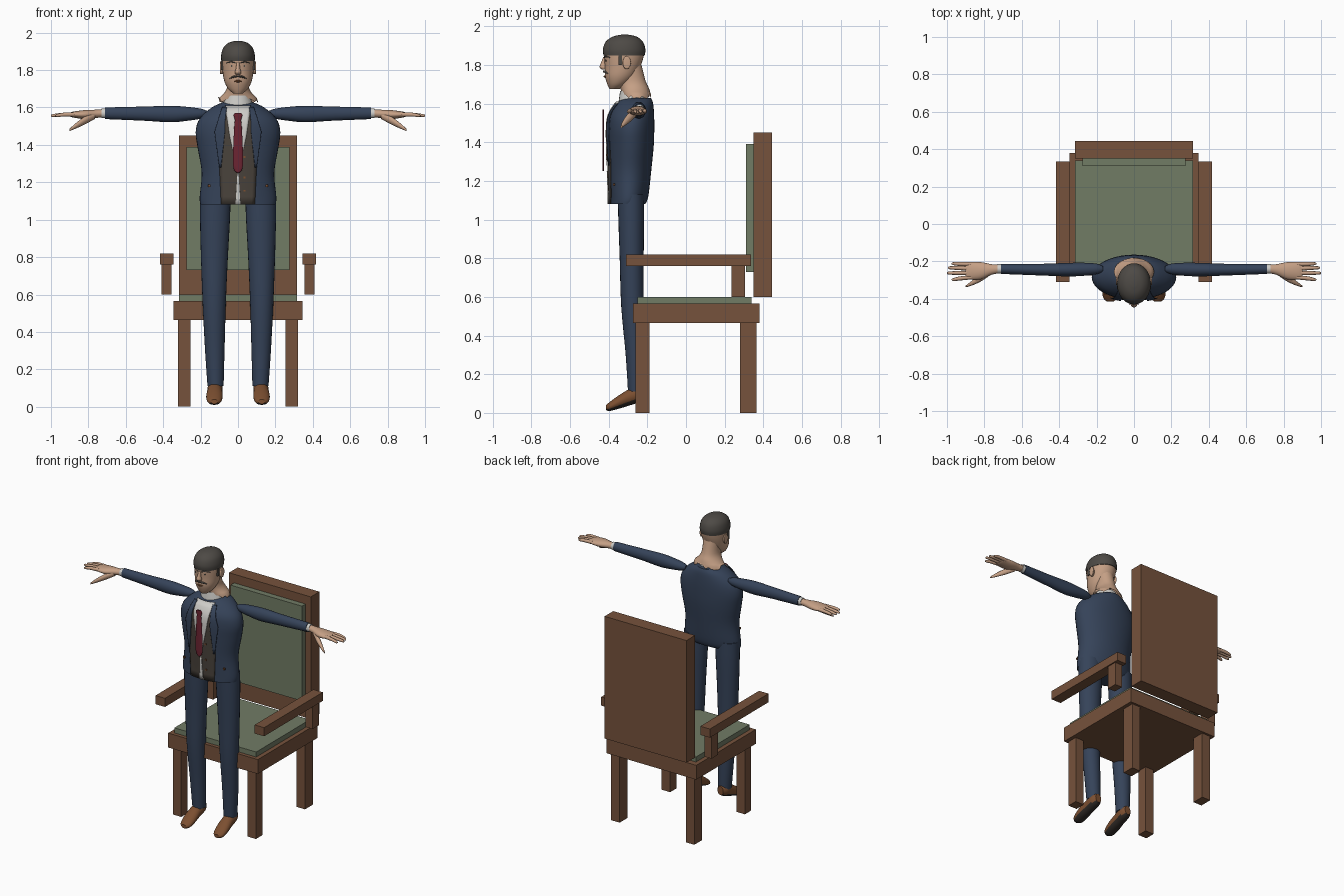
import bpy, bmesh, math, random
from mathutils import Vector

random.seed(4)
default = bpy.data.objects.get("Cube")
if default:
    bpy.data.objects.remove(default, do_unlink=True)


def material(name, red, green, blue):
    mat = bpy.data.materials.new(name)
    mat.use_nodes = True
    color = (red, green, blue, 1)
    mat.diffuse_color = color
    mat.node_tree.nodes["Principled BSDF"].inputs["Base Color"].default_value = color
    return mat


wood = material("brown wood", .18, .085, .045)
fabric = material("sage fabric", .165, .2, .13)
navy = material("navy cloth", .036, .056, .1)
skin = material("skin", .56, .35, .235)
hair_mat = material("dark hair", .075, .068, .06)
white = material("white shirt", .62, .61, .58)
maroon = material("maroon tie", .15, .018, .032)
brown_vest = material("charcoal vest", .068, .056, .045)
leather = material("tan leather", .2, .078, .03)
sole_mat = material("dark sole", .03, .024, .02)


def finish(name, bm, mat, mirror=False, smooth=True):
    """Turn a bmesh into a named object, optionally mirrored across x."""
    bmesh.ops.recalc_face_normals(bm, faces=bm.faces)
    mesh = bpy.data.meshes.new(name)
    bm.to_mesh(mesh)
    bm.free()
    mesh.materials.append(mat)
    if smooth:
        mesh.shade_smooth()
        mesh.set_sharp_from_angle(angle=math.radians(40))
    obj = bpy.data.objects.new(name, mesh)
    bpy.context.collection.objects.link(obj)
    if mirror:
        mod = obj.modifiers.new("Mirror", "MIRROR")
        mod.use_mirror_merge = False
    return obj


def box(name, xs, ys, zs, mat, mirror=False):
    """Box given by its extents on each axis."""
    bm = bmesh.new()
    bmesh.ops.create_cube(bm, size=1)
    for v in bm.verts:
        for i, (low, high) in enumerate((xs, ys, zs)):
            v.co[i] = low if v.co[i] < 0 else high
    return finish(name, bm, mat, mirror, smooth=False)


def blend(rings, steps):
    """Catmull-Rom interpolation through a list of rings."""
    result = []
    last = len(rings) - 1
    for i in range(last):
        quad = [rings[max(0, min(last, i + k))] for k in (-1, 0, 1, 2)]
        for s in range(steps):
            t = s / steps
            result.append([b + t / 2 * (c - a + t * (2 * a - 5 * b + 4 * c - d
                          + t * (3 * (b - c) + d - a))) for a, b, c, d in zip(*quad)])
    return result + [list(rings[last])]


def loft(name, axis, rings, mat, mirror=False, sides=24, steps=4, cap=True):
    """Skin elliptical rings (x, y, z, radius a, radius b) facing an axis."""
    u, w = {"x": (1, 2), "y": (0, 2), "z": (0, 1)}[axis]
    bm = bmesh.new()
    loops = []
    for ring in blend(rings, steps):
        loop = []
        for k in range(sides):
            angle = math.tau * k / sides
            co = Vector(ring[:3])
            co[u] += ring[3] * math.cos(angle)
            co[w] += ring[4] * math.sin(angle)
            loop.append(bm.verts.new(co))
        loops.append(loop)
    for low, high in zip(loops, loops[1:]):
        for k in range(sides):
            n = (k + 1) % sides
            bm.faces.new((low[k], low[n], high[n], high[k]))
    if cap:
        bm.faces.new(loops[0])
        bm.faces.new(loops[-1])
    return finish(name, bm, mat, mirror)


# Chair
box("seat_frame", (-.345, .345), (-.275, .38), (.465, .565), wood)
box("seat_cushion", (-.315, .315), (-.25, .34), (.565, .6), fabric)
box("backrest", (-.315, .315), (.35, .445), (.6, 1.45), wood)
box("back_cushion", (-.275, .275), (.31, .35), (.73, 1.39), fabric)
for name, ys in (("front_leg", (-.26, -.19)), ("back_leg", (.28, .365))):
    box(name, (.255, .32), ys, (0, .465), wood, True)
box("armrest", (.345, .418), (-.31, .335), (.76, .82), wood, True)
box("armrest_post", (.355, .41), (.235, .305), (.6, .76), wood, True)

# Jacket body
torso = [(0, -.303, 1.08, .2, .092), (0, -.295, 1.12, .205, .1),
         (0, -.29, 1.25, .194, .11), (0, -.285, 1.38, .215, .118),
         (0, -.284, 1.47, .226, .12), (0, -.28, 1.54, .205, .115),
         (0, -.265, 1.6, .14, .095), (0, -.255, 1.628, .08, .075)]
loft("jacket", "z", torso, navy, sides=40)
torso_rings = blend(torso, 8)


def chest(x, z):
    """Front surface of the jacket at x and z."""
    for low, high in zip(torso_rings, torso_rings[1:]):
        if z <= high[2]:
            break
    t = (z - low[2]) / (high[2] - low[2])
    _, y, _, a, b = [p + t * (q - p) for p, q in zip(low, high)]
    return y - b * math.sqrt(max(0, 1 - (x / a) ** 2))


def panel(name, rows, lift, mat, mirror=False, columns=10, steps=5):
    """Thin cloth plate following the chest; rows are (z, left x, right x)."""
    bm = bmesh.new()
    grid = []
    for start, end in zip(rows, rows[1:]):
        for s in range(steps + (end == rows[-1])):
            z, x0, x1 = [p + s / steps * (q - p) for p, q in zip(start, end)]
            xs = [x0 + (x1 - x0) * k / columns for k in range(columns + 1)]
            grid.append([bm.verts.new((x, chest(x, z) - lift, z)) for x in xs])
    for low, high in zip(grid, grid[1:]):
        for k in range(columns):
            bm.faces.new((low[k], low[k + 1], high[k + 1], high[k]))
    obj = finish(name, bm, mat, mirror)
    solid = obj.modifiers.new("Thickness", "SOLIDIFY")
    solid.thickness = .004
    solid.offset = 0


def centred(*rows):
    return [(z, -half, half) for z, half in rows]


# Layers at the jacket opening
panel("vest", centred((1.08, .09), (1.3, .1), (1.5, .088), (1.6, .06)), .004, brown_vest)
panel("shirt_front", centred((1.28, .008), (1.45, .045), (1.61, .068)), .009, white)
panel("shirt_tail", centred((1.08, .014), (1.25, .003)), .008, white)
panel("lapel", [(1.28, .09, .1), (1.47, .07, .125), (1.52, .07, .11), (1.6, .06, .085)],
      .012, navy, True)
loft("tie", "z", [(0, -.428, z, half, .005) for z, half in
     ((1.25, .003), (1.29, .027), (1.5, .02), (1.53, .016), (1.56, .024), (1.57, .016))],
     maroon, sides=12, steps=3)
loft("shirt_collar", "z", [(0, -.275, 1.6, .085, .075), (0, -.275, 1.665, .064, .066)],
     white, steps=1)
box("pocket_button", (.148, .16), (-.378, -.366), (1.175, 1.187), leather, True)
for z in (1.15, 1.22, 1.33):
    y = chest(.035, z)
    box("vest_button", (.03, .04), (y - .01, y), (z, z + .01), leather)

# Trousers and shoes
loft("trouser_leg", "z",
     [(.12, -.255, .11, .043, .045), (.124, -.262, .3, .052, .05),
      (.127, -.277, .55, .062, .058), (.126, -.281, .8, .072, .062),
      (.123, -.283, 1, .08, .067), (.121, -.285, 1.13, .082, .068)], navy, True)
shoe = loft("shoe", "y",
            [(.127, -.415, .027, .018, .012), (.127, -.395, .033, .037, .023),
             (.126, -.35, .055, .044, .034), (.124, -.29, .082, .04, .043),
             (.122, -.235, .1, .039, .042), (.121, -.205, .105, .022, .03)],
            leather, True)
shoe.data.materials.append(sole_mat)
for face in shoe.data.polygons:
    if face.normal.z < -.55:
        face.material_index = 1

# Arms and hands
loft("sleeve", "x",
     [(.165, -.24, 1.568, .014, .014), (.2, -.24, 1.567, .028, .027),
      (.27, -.242, 1.566, .035, .037), (.36, -.244, 1.565, .036, .044),
      (.5, -.244, 1.567, .031, .038), (.71, -.24, 1.569, .027, .031)], navy, True)
loft("shirt_cuff", "x", [(.7, -.24, 1.569, .025, .027), (.73, -.24, 1.569, .025, .026)],
     white, True, steps=1)
loft("palm", "x",
     [(.71, -.24, 1.569, .022, .02), (.76, -.243, 1.566, .028, .022),
      (.82, -.25, 1.562, .046, .024), (.88, -.25, 1.562, .047, .016),
      (.9, -.25, 1.562, .04, .01)], skin, True)
for base, tip_y, tip_x in ((-.215, -.212, .975), (-.238, -.234, .995),
                           (-.262, -.262, 1), (-.285, -.297, .975)):
    loft("finger", "x",
         [(.87, base, 1.563, .011, .012), (.93, (base + tip_y) / 2, 1.562, .011, .011),
          (tip_x - .01, tip_y, 1.557, .008, .008), (tip_x, tip_y, 1.556, .003, .003)],
         skin, True, sides=10, steps=3)
loft("thumb", "x",
     [(.765, -.258, 1.557, .013, .018), (.82, -.29, 1.53, .018, .021),
      (.87, -.318, 1.5, .012, .014), (.9, -.334, 1.48, .004, .006)], skin, True, sides=12)

# Neck with a ragged lower edge
neck = loft("neck", "z",
            [(0, -.29, 1.8, .055, .06), (0, -.28, 1.72, .056, .07),
             (0, -.266, 1.68, .072, .074), (0, -.255, 1.645, .107, .074)],
            skin, sides=32, cap=False)
for v in neck.data.vertices:
    if v.co.z < 1.647:
        v.co.z += random.uniform(-.022, .014)

# Head and hair
loft("head", "z",
     [(0, -.37, 1.675, .025, .025), (0, -.355, 1.7, .053, .052),
      (0, -.34, 1.74, .073, .079), (0, -.328, 1.79, .082, .092),
      (0, -.322, 1.84, .086, .102), (0, -.32, 1.88, .085, .104),
      (0, -.318, 1.92, .074, .088), (0, -.315, 1.945, .045, .055)], skin, sides=32)
loft("hair", "z",
     [(0, -.32, 1.848, .089, .106), (0, -.32, 1.88, .09, .11),
      (0, -.319, 1.92, .078, .096), (0, -.317, 1.946, .05, .062),
      (0, -.317, 1.956, .014, .018)], hair_mat, sides=32)
loft("nose", "z",
     [(0, -.42, 1.84, .008, .008), (0, -.427, 1.81, .011, .013),
      (0, -.428, 1.788, .017, .019), (0, -.422, 1.775, .012, .012)], skin, sides=12)
loft("ear", "x",
     [(.076, -.312, 1.808, .016, .026), (.093, -.306, 1.812, .021, .034),
      (.097, -.305, 1.813, .014, .025)], skin, True, sides=16)
box("sideburn", (.08, .09), (-.35, -.33), (1.8, 1.85), hair_mat, True)

# Face details
loft("eyebrow", "x",
     [(.014, -.42, 1.838, .006, .004), (.035, -.413, 1.844, .006, .005),
      (.062, -.393, 1.838, .005, .002)], hair_mat, True, sides=8)
loft("eye", "x",
     [(.018, -.416, 1.822, .004, .002), (.034, -.408, 1.822, .006, .006),
      (.052, -.396, 1.822, .004, .002)], white, True, sides=10)
loft("pupil", "y", [(.034, -.416, 1.822, .005, .005), (.034, -.408, 1.822, .005, .005)],
     hair_mat, True, sides=10, steps=1)
loft("moustache", "x",
     [(0, -.425, 1.766, .006, .003), (.02, -.421, 1.765, .007, .006),
      (.045, -.402, 1.755, .005, .002)], hair_mat, True, sides=8)
loft("lips", "x",
     [(-.03, -.405, 1.742, .004, .002), (0, -.421, 1.74, .006, .006),
      (.03, -.405, 1.742, .004, .002)], leather, sides=8)
